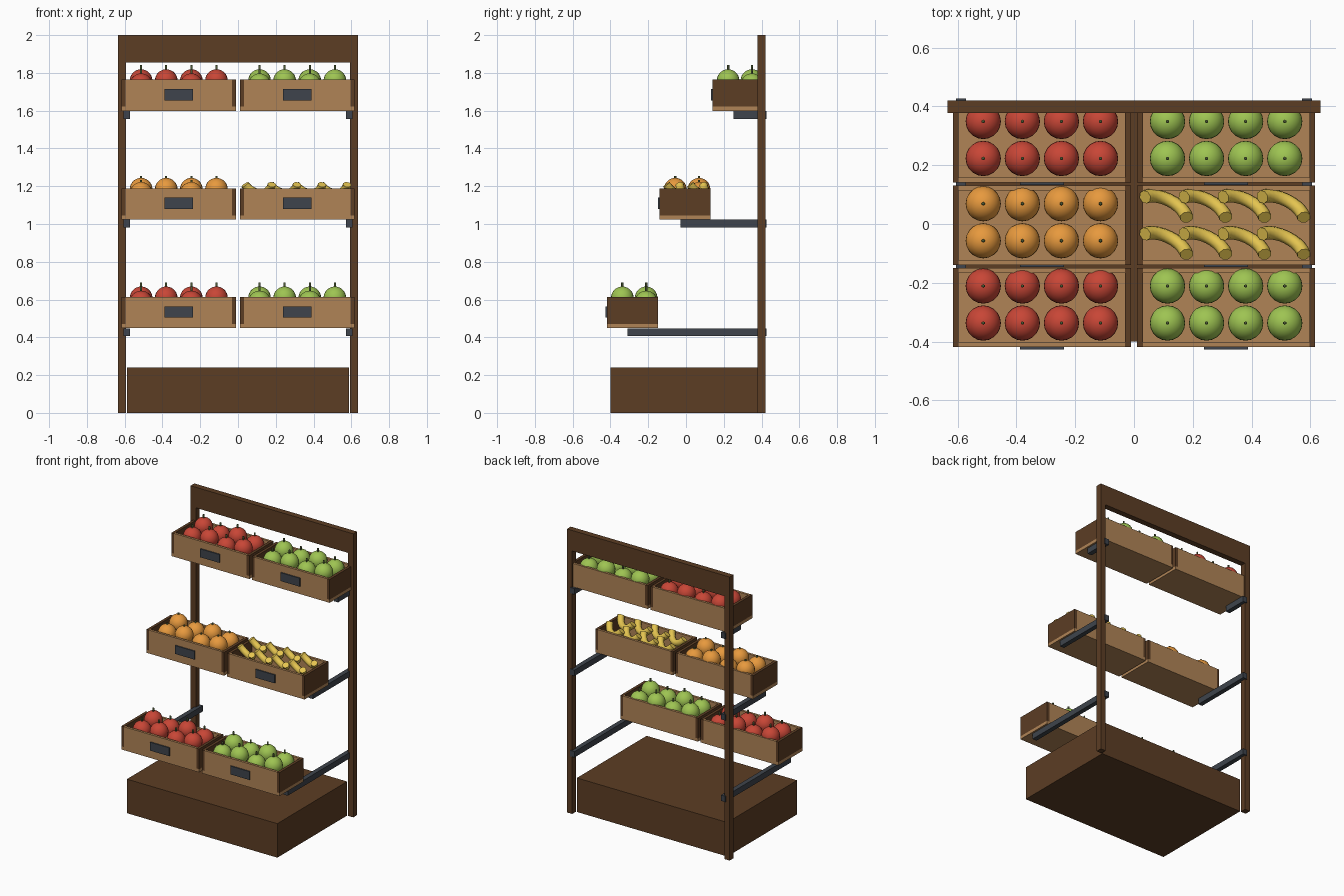
import bpy
import bmesh
import math
from mathutils import Vector

old = bpy.data.objects.get("Cube")
if old:
    bpy.data.objects.remove(old, do_unlink=True)


def material(name, rgb):
    # sRGB bytes to linear colour
    lin = [((c / 255 + 0.055) / 1.055) ** 2.4 for c in rgb] + [1]
    m = bpy.data.materials.new(name)
    m.use_nodes = True
    m.diffuse_color = lin
    m.node_tree.nodes["Principled BSDF"].inputs["Base Color"].default_value = lin
    return m


DARK = material("dark wood", (92, 61, 36))
TAN = material("light wood", (176, 132, 86))
METAL = material("dark metal", (62, 68, 76))
RED = material("red fruit", (200, 70, 54))
GREEN = material("green fruit", (158, 196, 82))
ORANGE = material("orange fruit", (232, 154, 62))
YELLOW = material("yellow fruit", (228, 196, 80))
STEM = material("stem green", (74, 88, 50))


def finish(name, bm, mats, smooth=False):
    me = bpy.data.meshes.new(name)
    bm.to_mesh(me)
    bm.free()
    for m in mats:
        me.materials.append(m)
    for p in me.polygons:
        p.use_smooth = smooth
    ob = bpy.data.objects.new(name, me)
    bpy.context.collection.objects.link(ob)
    return ob


def box(name, mat, x, y, z):
    """Box from (min, max) pairs."""
    bm = bmesh.new()
    bmesh.ops.create_cube(bm, size=1)
    for v in bm.verts:
        v.co = [r[0] if c < 0 else r[1] for c, r in zip(v.co, (x, y, z))]
    return finish(name, bm, [mat])


def round_fruit(name, mat, pos, stem_top):
    bm = bmesh.new()
    bmesh.ops.create_uvsphere(bm, u_segments=20, v_segments=14, radius=0.06)
    body = set(bm.faces)
    stem = bmesh.ops.create_cone(bm, cap_ends=True, segments=6, radius1=0.006,
                                 radius2=0.006, depth=0.04)
    bmesh.ops.translate(bm, verts=stem["verts"], vec=(0, 0, stem_top - 0.02))
    for f in bm.faces:
        f.material_index = 0 if f in body else 1
    bmesh.ops.translate(bm, verts=bm.verts, vec=pos)
    finish(name, bm, [mat, STEM], True)


def banana(name, pos):
    """Bent tube: an arc in a tilted plane with both ends raised."""
    chord = Vector((0.9, -0.44, 0)).normalized()
    bulge = Vector((0.22, 0.45, -0.87)).normalized()
    normal = chord.cross(bulge)
    steps, sides, bend, tube = 10, 8, 0.085, 0.023
    bm = bmesh.new()
    rings = []
    for i in range(steps + 1):
        a = math.radians(-68 + 136 * i / steps)
        out = chord * math.sin(a) + bulge * math.cos(a)
        ring = []
        for k in range(sides):
            t = math.tau * k / sides
            off = out * math.cos(t) + normal * math.sin(t)
            ring.append(bm.verts.new(Vector(pos) + out * bend - bulge * 0.058 + off * tube))
        rings.append(ring)
    for r, s in zip(rings, rings[1:]):
        for k in range(sides):
            n = (k + 1) % sides
            bm.faces.new((r[k], r[n], s[n], s[k]))
    bm.faces.new(rings[0])
    bm.faces.new(rings[-1])
    bmesh.ops.recalc_face_normals(bm, faces=bm.faces)
    ob = finish(name, bm, [YELLOW], True)
    for p in ob.data.polygons:
        p.use_smooth = len(p.vertices) == 4


def crate(name, cx, cy, z):
    w, d, h = 0.303, 0.135, 0.165
    box(name + "_floor", TAN, (cx - w, cx + w), (cy - d, cy + d), (z, z + 0.022))
    for side, s in (("front", -1), ("back", 1)):
        ys = sorted((cy + s * d, cy + s * (d - 0.017)))
        box(f"{name}_{side}_panel", TAN, (cx - w + 0.02, cx + w - 0.02), ys, (z + 0.022, z + h))
    for side, s in (("right", -1), ("left", 1)):
        xs = sorted((cx + s * w, cx + s * (w - 0.02)))
        box(f"{name}_{side}_end", DARK, xs, (cy - d, cy + d), (z + 0.022, z + h))
    box(name + "_label", METAL, (cx - 0.075, cx + 0.075), (cy - d - 0.008, cy - d),
        (z + 0.056, z + 0.115))


def fill(name, kind, cx, cy, z):
    for row in range(2):
        for col in range(4):
            x = cx + (col - 1.5) * 0.133
            y = cy + 0.01 + (row - 0.5) * 0.126
            label = f"{name}_{kind}_{row}_{col}"
            if kind == "banana":
                banana(label, (x, y, z + 0.162))
            else:
                mat = {"red_apple": RED, "green_apple": GREEN, "orange": ORANGE}[kind]
                low = 0.022 if (row + col) % 2 == 0 else 0
                stem = 0.07 if kind == "orange" else 0.082
                round_fruit(label, mat, (x, y, z + 0.16 - low), stem)


# Frame and base
box("base_plinth", DARK, (-0.587, 0.587), (-0.4, 0.378), (0, 0.24))
box("header_board", DARK, (-0.635, 0.635), (0.378, 0.42), (1.855, 2))
for side, s in (("right", -1), ("left", 1)):
    box(side + "_post", DARK, sorted((s * 0.594, s * 0.635)), (0.378, 0.42), (0, 1.855))

# Stepped tiers: support arms, crates and produce
tiers = (("lower", "red_apple", "green_apple"),
         ("middle", "orange", "banana"),
         ("upper", "red_apple", "green_apple"))
for i, (tier, right_kind, left_kind) in enumerate(tiers):
    z = 0.449 + 0.575 * i
    cy = -0.284 + 0.28 * i
    for side, s, kind in (("right", -1, right_kind), ("left", 1, left_kind)):
        box(f"{tier}_{side}_arm", METAL, sorted((s * 0.572, s * 0.605)),
            (cy - 0.025, 0.427), (z - 0.042, z - 0.001))
        name = f"{tier}_{side}_crate"
        crate(name, s * 0.3135, cy, z)
        fill(name, kind, s * 0.3135, cy, z)
